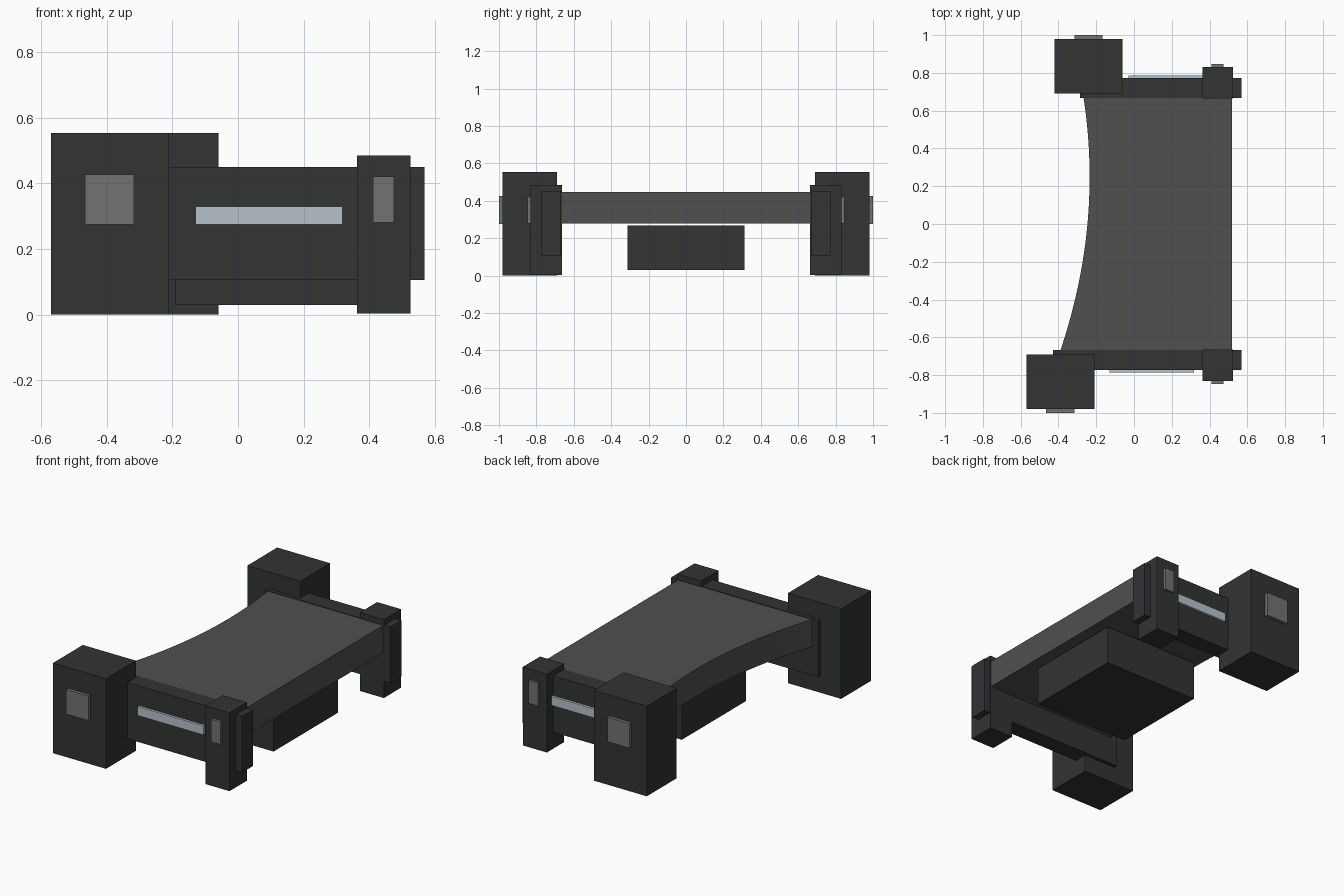
import bpy, bmesh

if "Cube" in bpy.data.objects:
    bpy.data.objects.remove(bpy.data.objects["Cube"])


def material(name, rgb):
    m = bpy.data.materials.new(name)
    m.diffuse_color = (*rgb, 1)
    m.use_nodes = True
    m.node_tree.nodes["Principled BSDF"].inputs["Base Color"].default_value = m.diffuse_color
    return m


DARK = material("dark_casing", (0.032, 0.033, 0.034))
DECK = material("deck_grey", (0.08, 0.08, 0.083))
PLATE = material("plate_grey", (0.17, 0.17, 0.17))
LIGHT = material("pale_strip", (0.48, 0.54, 0.60))


def prism(name, outline, z0, z1, mat):
    """Extrude a counter-clockwise plan outline from z0 to z1."""
    bm = bmesh.new()
    base = bm.faces.new([bm.verts.new((x, y, z0)) for x, y in outline])
    top = bmesh.ops.extrude_face_region(bm, geom=[base])["geom"]
    bmesh.ops.translate(bm, vec=(0, 0, z1 - z0),
                        verts=[v for v in top if isinstance(v, bmesh.types.BMVert)])
    if not any(f.normal.z < -0.5 for f in bm.faces):
        bm.faces.new([v for v in base.verts])
    bmesh.ops.recalc_face_normals(bm, faces=bm.faces)
    me = bpy.data.meshes.new(name)
    bm.to_mesh(me)
    bm.free()
    ob = bpy.data.objects.new(name, me)
    bpy.context.collection.objects.link(ob)
    me.materials.append(mat)
    return ob


def box(name, x, y, z, mat):
    (x0, x1), (y0, y1) = sorted(x), sorted(y)
    return prism(name, [(x0, y0), (x1, y0), (x1, y1), (x0, y1)], z[0], z[1], mat)


# Deck with one concave edge
N = 32
curve = [(-0.235 - 0.183 * (y - 0.25) ** 2, y)
         for y in (0.67 - 1.34 * i / N for i in range(N + 1))]
prism("deck", curve + [(0.52, -0.67), (0.52, 0.67)], 0.28, 0.447, DECK)

# Hanging box below the deck
box("under_box", (-0.19, 0.46), (-0.312, 0.312), (0.03, 0.268), DARK)

# Both ends: rails and thin posts match, tall blocks are offset along x
for side, s, shift, rail_x in (("front", -1, 0, -0.43), ("back", 1, 0.15, -0.285)):
    def part(name, x, y, z, mat):
        box(f"{side}_{name}", x, (s * y[0], s * y[1]), z, mat)

    part("rail", (rail_x, 0.568), (0.667, 0.772), (0.105, 0.45), DARK)
    part("tall_block", (-0.57 + shift, -0.212 + shift + 0.002), (0.69, 0.98), (0, 0.553), DARK)
    part("tall_block_plate", (-0.466 + shift, -0.316 + shift), (0.97, 1.0), (0.275, 0.426), PLATE)
    part("thin_post", (0.362, 0.525), (0.664, 0.832), (0.003, 0.484), DARK)
    part("thin_post_plate", (0.411, 0.475), (0.82, 0.847), (0.28, 0.42), PLATE)
    strip = (-0.13, 0.318) if s < 0 else (-0.03, 0.418)
    part("light_strip", strip, (0.76, 0.787), (0.275, 0.33), LIGHT)
